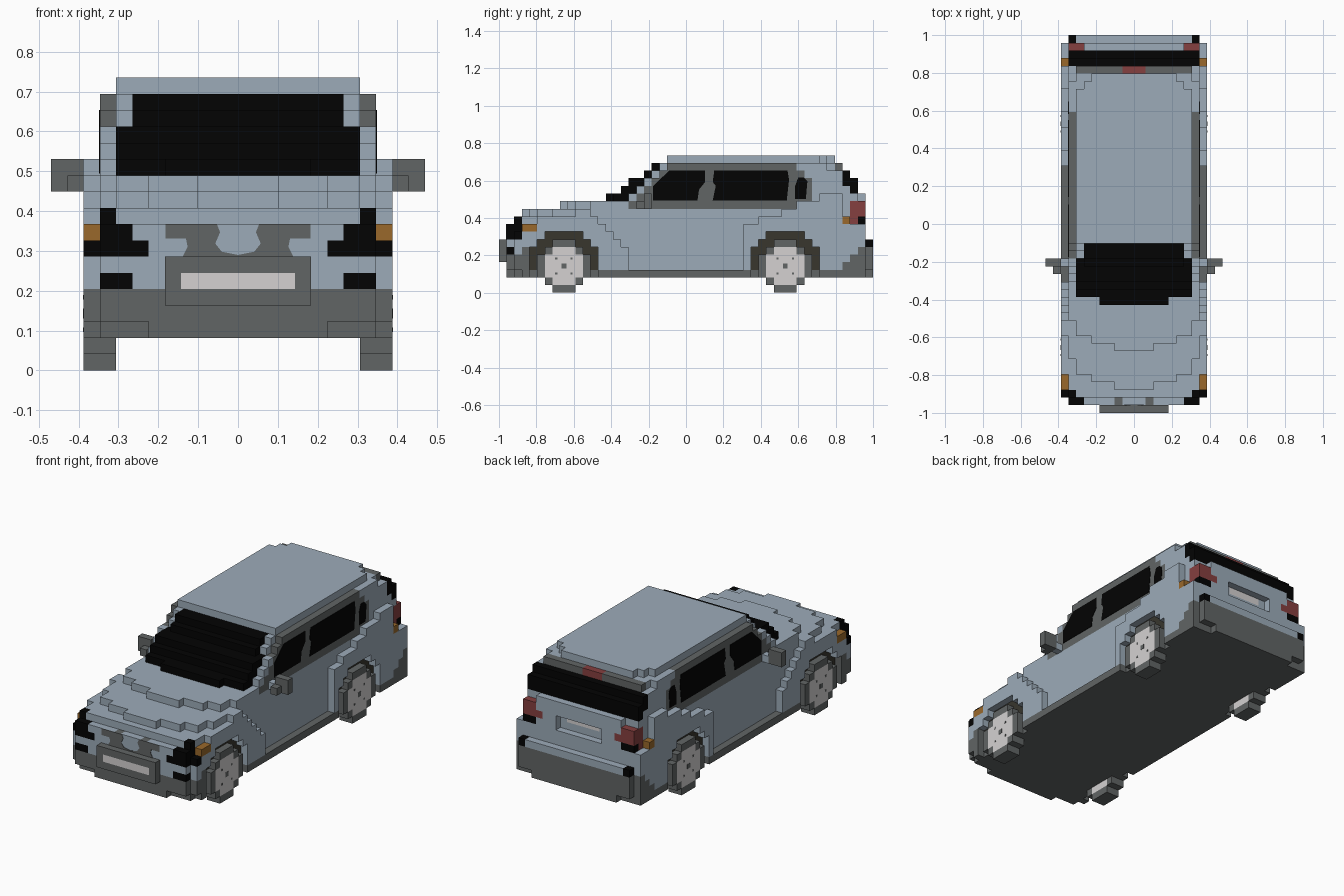
import bpy, bmesh
from mathutils import Vector

if "Cube" in bpy.data.objects:
    bpy.data.objects.remove(bpy.data.objects["Cube"], do_unlink=True)

V = 2 / 49  # block size: the car is 49 blocks long
COLORS = {
    "blue_grey_paint": (0.335, 0.41, 0.485),
    "grey_plastic": (0.12, 0.13, 0.13),
    "black_glass": (0.001, 0.001, 0.001),
    "light_metal": (0.66, 0.64, 0.64),
    "red_lamp": (0.235, 0.05, 0.05),
    "amber_lamp": (0.32, 0.14, 0.024),
    "arch_brown": (0.04, 0.037, 0.027),
}
BLUE, GREY, BLACK, LIGHT, RED, AMBER, BROWN = range(7)
MATS = []
for name, rgb in COLORS.items():
    m = bpy.data.materials.new(name)
    m.use_nodes = True
    m.diffuse_color = (*rgb, 1)
    m.node_tree.nodes["Principled BSDF"].inputs["Base Color"].default_value = (*rgb, 1)
    MATS.append(m)


def pos(i, j, k):
    """Block units (x from centre, y from front, z from ground) to world."""
    return Vector((i * V, -1 + j * V, k * V))


def finish(name, bm):
    me = bpy.data.meshes.new(name)
    bm.to_mesh(me)
    bm.free()
    for m in MATS:
        me.materials.append(m)
    ob = bpy.data.objects.new(name, me)
    bpy.context.collection.objects.link(ob)


def skin(name, cells):
    """Mirror the blocks in x and keep only their outer faces."""
    full = {(s * i, j, k): c for (i, j, k), c in cells.items() for s in (1, -1)}
    bm = bmesh.new()
    for (i, j, k), col in full.items():
        for axis in range(3):
            for s in (1, -1):
                n = [i, j, k]
                n[axis] += s
                if tuple(n) in full:
                    continue
                quad = []
                for a, b in ((-.5, -.5), (.5, -.5), (.5, .5), (-.5, .5))[::s]:
                    o = [0, 0, 0]
                    o[axis], o[(axis + 1) % 3], o[(axis + 2) % 3] = s / 2, a, b
                    quad.append(bm.verts.new(pos(i + o[0], j + .5 + o[1], k + .5 + o[2])))
                bm.faces.new(quad).material_index = col
    bmesh.ops.remove_doubles(bm, verts=bm.verts, dist=V / 100)
    bmesh.ops.dissolve_limit(bm, angle_limit=0.01, verts=bm.verts, edges=bm.edges,
                             delimit={'MATERIAL'})
    finish(name, bm)


def plate(name, pts, axis, level, col, thick=0.08):
    """Thin mirrored plate: axis x takes (j, k) points, axis y takes (x, k)."""
    bm = bmesh.new()
    for s in (1, -1):
        if axis == 'x':
            vs = [pos(s * (level - .02), a, b) for a, b in pts]
            push = Vector((s * thick * V, 0, 0))
        else:
            vs = [pos(s * a, level + .02, b) for a, b in pts]
            push = Vector((0, -thick * V, 0))
        f = bm.faces.new([bm.verts.new(v) for v in vs])
        r = bmesh.ops.extrude_face_region(bm, geom=[f])
        bmesh.ops.translate(bm, vec=push,
                            verts=[e for e in r["geom"] if isinstance(e, bmesh.types.BMVert)])
    bmesh.ops.recalc_face_normals(bm, faces=bm.faces)
    for f in bm.faces:
        f.material_index = col
    finish(name, bm)


# Side profile: where each layer starts on the centre line, from the sill up
NOSE = (1, 1, 1, 1, 1, 1, 1, 2, 3, 8, 14, 16, 17, 19, 20, 22)


def front(i, k):
    """First block of column i in layer k, with rounded plan corners."""
    j = NOSE[k - 2]
    if k < 9:                                   # bumper
        return j + (i == 9) + (k == 2 and i > 5) + (k == 8 and i == 9)
    if k == 9:                                  # lamp tops
        return j + 3 * (i == 9)
    if k < 12:                                  # bonnet
        return j + i // 3 + 2 * max(0, i - 7)
    return j + (k == 12 and i > 4) + (i == 7 and 14 < k < 17) + 2 * (i == 8)


def rear(i, k):
    """End of column i in layer k."""
    if k < 7:                                   # bumper
        return 49 - (i == 9 or (k == 2 and i > 6))
    if k < 13:                                  # tailgate
        if i == 9 and k > 8:
            return 46 - (k > 9)
        return 48 - (k == 12 and i > 6)
    if k < 16:                                  # rear window
        return 47 - (k == 15)
    return 45 - 2 * (i == 8) if k == 16 else 44 - max(0, i - 5)


def door_recess(i, j, k):
    """Doors sit one block in, between the front fender and rear quarter."""
    return i == 9 and k > 2 and 17 - max(0, k - 5) <= j < 32 + max(0, k - 8) * 5 // 2


def front_colour(i, j, k):
    if k == 5 and 7 <= i <= 8 and j < 2:        # fog lamps
        return BLACK
    if k < 5 or (k == 5 and i == 9 and j > 2):  # bumper
        return GREY
    if j < 3 and ((k == 7 and i > 5) or (k == 8 and i > 6) or (k == 9 and i == 8)):
        return BLACK                            # headlamps
    if k == 8 and i == 9:                       # indicators
        return AMBER
    if k == 8 and i == 2 and j == 1:            # grille top edge
        return GREY
    return BLUE


def rear_colour(i, j, k):
    if k < 6 and (j > 46 or (i == 9 and k < j - 41)):
        return GREY                             # bumper
    if k == 6 and i == 8 and j == 48:           # reflectors
        return BLACK
    if k == 9 and j == 47 and 7 <= i <= 8:      # lower tail lamps
        return BLACK
    if 9 <= k <= 11 and j > 45 and i > 6 - (k == 10):
        return RED                              # tail lamps
    if k == 9 and i == 9 and j == 45:           # side markers
        return AMBER
    if (k in (14, 15) and j > 44) or (k == 13 and j == 46):
        return BLACK                            # rear window
    if k == 16 and j == 44:                     # brake light in its trim
        return RED if i < 2 else GREY
    return BLUE


def colour(i, j, k):
    if k == 2:                                  # floor and sills
        return GREY
    if i == 8 and 11 <= k <= 16 and k + 6 <= j < min(41, 55 - k) - 2 * (k == 11):
        return GREY                             # side window surround
    if 12 <= k <= 16 and j < 22 and i < (8 if k < 15 else 7):
        return BLACK                            # windscreen
    if j < 5:
        return front_colour(i, j, k)
    return rear_colour(i, j, k) if j > 42 else BLUE


# Body shell
body = {}
for k in range(2, 18):
    for i in range(10 if k < 13 else 9 if k < 17 else 8):
        for j in range(front(i, k), rear(i, k)):
            if not door_recess(i, j, k):
                body[i, j, k] = colour(i, j, k)
for i in range(5):                              # lower grille and number plate
    for k in range(4, 7):
        body[i, 0, k] = body[i, 1, k] = LIGHT if k == 5 and i < 4 else GREY
for i in range(4):                              # rear number plate recess
    for k in (9, 10):
        del body[i, 47, k]
    if i < 3:
        body[i, 46, 10] = LIGHT

# Wheel arches and wheels
for label, cy in (("front", 8), ("rear", 37)):
    wheel = {}
    for j in range(cy - 5, cy + 6):
        for k in range(9):
            d = ((j - cy) ** 2 + (k - 3) ** 2) ** 0.5
            if d < 4.6 and k >= 2:
                body.pop((9, j, k), None)
                if k > 2:
                    body[8, j, k] = BROWN
            if d < 3.2:
                wheel[8, j, k] = wheel[9, j, k] = LIGHT if d < 2.3 else GREY
    skin(label + "_wheels", wheel)
    # hub cap and gaps between spokes
    for dj, dk in ((0, 0), (1, 1), (-1, 1), (1, -1), (-1, -1)):
        r = 0.14 if dj else 0.32
        square = [(cy + .5 + dj + a * r, 3.5 + dk + b * r)
                  for a, b in ((-1, -1), (1, -1), (1, 1), (-1, 1))]
        plate(label + "_hub_marks", square, 'x', 9.5, GREY, 0.05)
skin("body", body)

# Door mirrors: housing, front step and painted stalk
mirrors = {(i, 19, k): GREY for i in (10, 11) for k in (11, 12)}
mirrors[10, 18, 11] = GREY
mirrors[9, 19, 11] = BLUE
skin("door_mirrors", mirrors)

# Side glass
plate("front_side_windows", [(20.2, 12.1), (26, 12.1), (26.2, 13.5), (27, 14.5), (27, 16),
                             (22.3, 16), (20.2, 14)], 'x', 8.5, BLACK)
plate("rear_side_windows", [(28, 12.1), (37.7, 12.1), (38, 14.8), (37.8, 16),
                            (28.2, 16), (28, 14.5), (28.4, 14)], 'x', 8.5, BLACK)
plate("quarter_windows", [(38.8, 12.3), (40.2, 12.3), (40.4, 14.6), (39.9, 15.1), (39.2, 15.1),
                          (38.8, 14)], 'x', 8.5, BLACK)

# Upper grille, split by a painted wedge
plate("upper_grille", [(0, 7), (3.4, 7), (3.1, 7.6), (3.2, 8.1), (4.45, 8.1), (4.45, 9),
                       (1.3, 9), (1.1, 8.5), (1.4, 7.8), (1.0, 7.3), (0, 7.1)], 'y', 1, GREY)
